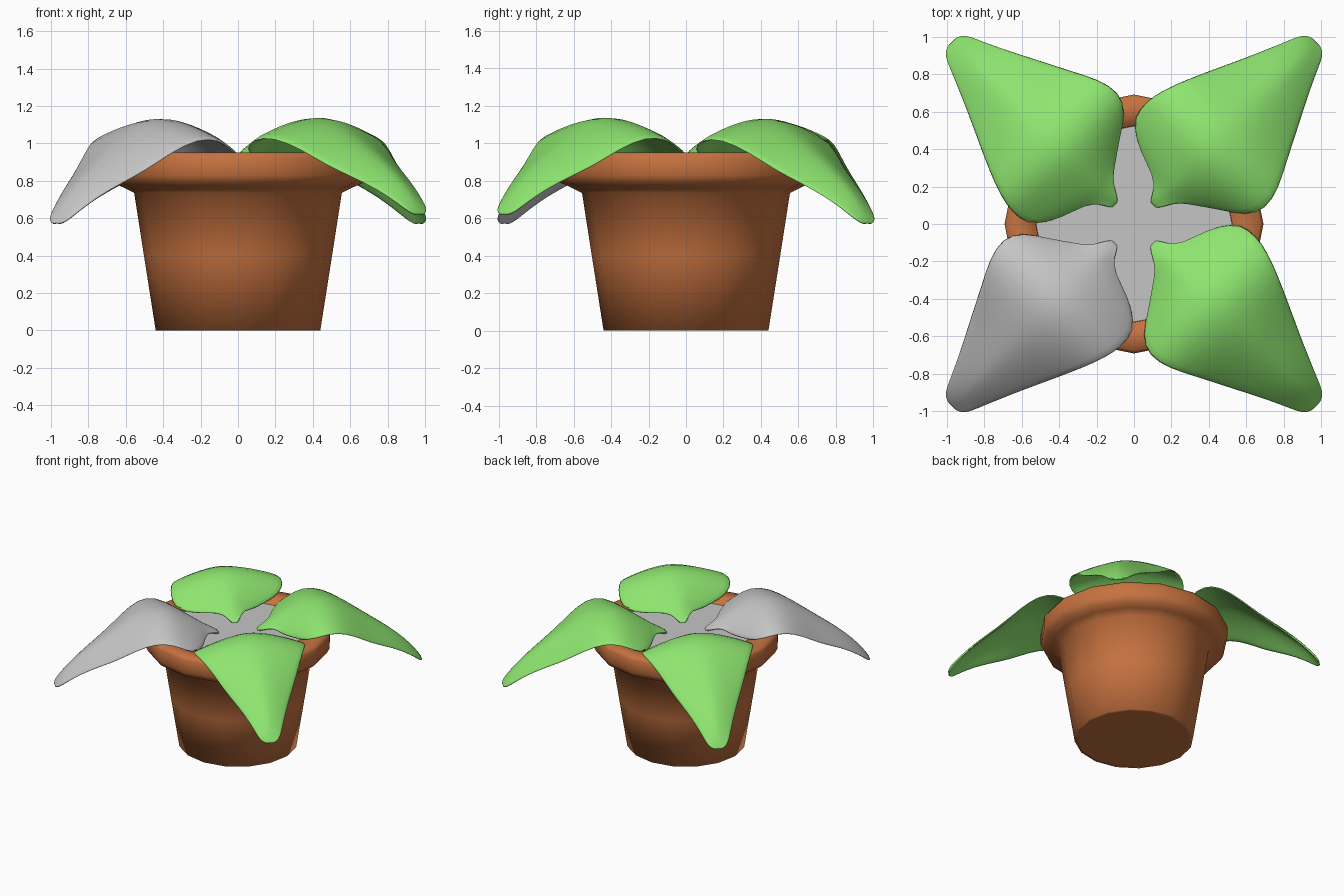
import bpy, bmesh, math

if "Cube" in bpy.data.objects:
    bpy.data.objects.remove(bpy.data.objects["Cube"])


def material(name, rgb):
    m = bpy.data.materials.new(name)
    m.diffuse_color = (*rgb, 1)
    m.use_nodes = True
    m.node_tree.nodes["Principled BSDF"].inputs["Base Color"].default_value = m.diffuse_color
    return m


TERRACOTTA = material("terracotta", (0.56, 0.168, 0.05))
GREEN = material("leaf green", (0.27, 0.78, 0.16))
GREY = material("plain grey", (0.56, 0.56, 0.56))


def finish(bm, name, mat, angle):
    bmesh.ops.recalc_face_normals(bm, faces=bm.faces)
    me = bpy.data.meshes.new(name)
    bm.to_mesh(me)
    bm.free()
    ob = bpy.data.objects.new(name, me)
    bpy.context.collection.objects.link(ob)
    me.materials.append(mat)
    bpy.ops.object.select_all(action='DESELECT')
    ob.select_set(True)
    bpy.context.view_layer.objects.active = ob
    bpy.ops.object.shade_smooth_by_angle(angle=math.radians(angle))
    return ob


def lathe(name, profile, mat, angle, sides=16):
    bm = bmesh.new()
    rings = []
    for r, z in profile:
        rings.append([bm.verts.new((r * math.cos(2 * math.pi * i / sides),
                                    r * math.sin(2 * math.pi * i / sides), z))
                      for i in range(sides)])
    for a, b in zip(rings, rings[1:]):
        for i in range(sides):
            j = (i + 1) % sides
            bm.faces.new((a[i], a[j], b[j], b[i]))
    bm.faces.new(rings[0])
    bm.faces.new(rings[-1])
    return finish(bm, name, mat, angle)


# Pot with a thick, overhanging rim
lathe("pot", [(0.41, 0), (0.44, 0), (0.503, 0.40), (0.555, 0.735),
              (0.615, 0.765), (0.672, 0.79), (0.692, 0.83), (0.692, 0.925),
              (0.675, 0.95), (0.525, 0.95), (0.522, 0.87)], TERRACOTTA, 100)

# Soil disc just under the rim
lathe("soil", [(0.523, 0.88), (0.523, 0.905)], GREY, 30)

# Leaf rows: distance outward, left width, right width, midrib height, edge drop
ROWS = [(0.14, 0.015, 0.015, 0.905, 0.0),
        (0.16, 0.035, 0.04, 0.92, 0.0),
        (0.20, 0.055, 0.06, 0.945, 0.01),
        (0.255, 0.11, 0.10, 0.98, 0.03),
        (0.295, 0.265, 0.16, 1.01, 0.08),
        (0.37, 0.39, 0.27, 1.055, 0.115),
        (0.45, 0.42, 0.40, 1.10, 0.13),
        (0.55, 0.42, 0.45, 1.14, 0.115),
        (0.68, 0.38, 0.42, 1.13, 0.10),
        (0.82, 0.32, 0.345, 1.055, 0.10),
        (0.95, 0.26, 0.28, 0.97, 0.11),
        (1.08, 0.20, 0.212, 0.88, 0.09),
        (1.20, 0.148, 0.152, 0.79, 0.07),
        (1.295, 0.108, 0.108, 0.695, 0.045),
        (1.345, 0.084, 0.084, 0.63, 0.02),
        (1.37, 0.058, 0.058, 0.59, 0.005),
        (1.38, 0.025, 0.025, 0.575, 0.0)]
COLS = 10


def leaf(name, heading, mat, lift=0.0):
    bm = bmesh.new()
    c, s = math.cos(heading), math.sin(heading)
    grid = []
    for u, left, right, z, drop in ROWS:
        row = []
        for k in range(COLS + 1):
            t = 2 * k / COLS - 1
            v = t * (left if t > 0 else right)
            h = z - drop * abs(t) ** 1.6 + lift * max(0, u - 0.5) / 0.9
            row.append(bm.verts.new((u * c - v * s, u * s + v * c, h)))
        grid.append(row)
    for a, b in zip(grid, grid[1:]):
        for k in range(COLS):
            bm.faces.new((a[k], b[k], b[k + 1], a[k + 1]))
    ob = finish(bm, name, mat, 80)
    if ob.data.polygons[len(ob.data.polygons) // 2].normal.z < 0:
        ob.data.flip_normals()
    thick = ob.modifiers.new("thickness", 'SOLIDIFY')
    thick.thickness = 0.015
    smooth = ob.modifiers.new("smooth", 'SUBSURF')
    smooth.levels = smooth.render_levels = 1


# Four drooping leaves on the diagonals, one of them grey
quarter = math.pi / 2
leaf("leaf_back_right", quarter * 0.5, GREEN)
leaf("leaf_back_left", quarter * 1.5, GREEN)
leaf("leaf_front_left", quarter * 2.5, GREY)
leaf("leaf_front_right", quarter * 3.5, GREEN, 0.05)
